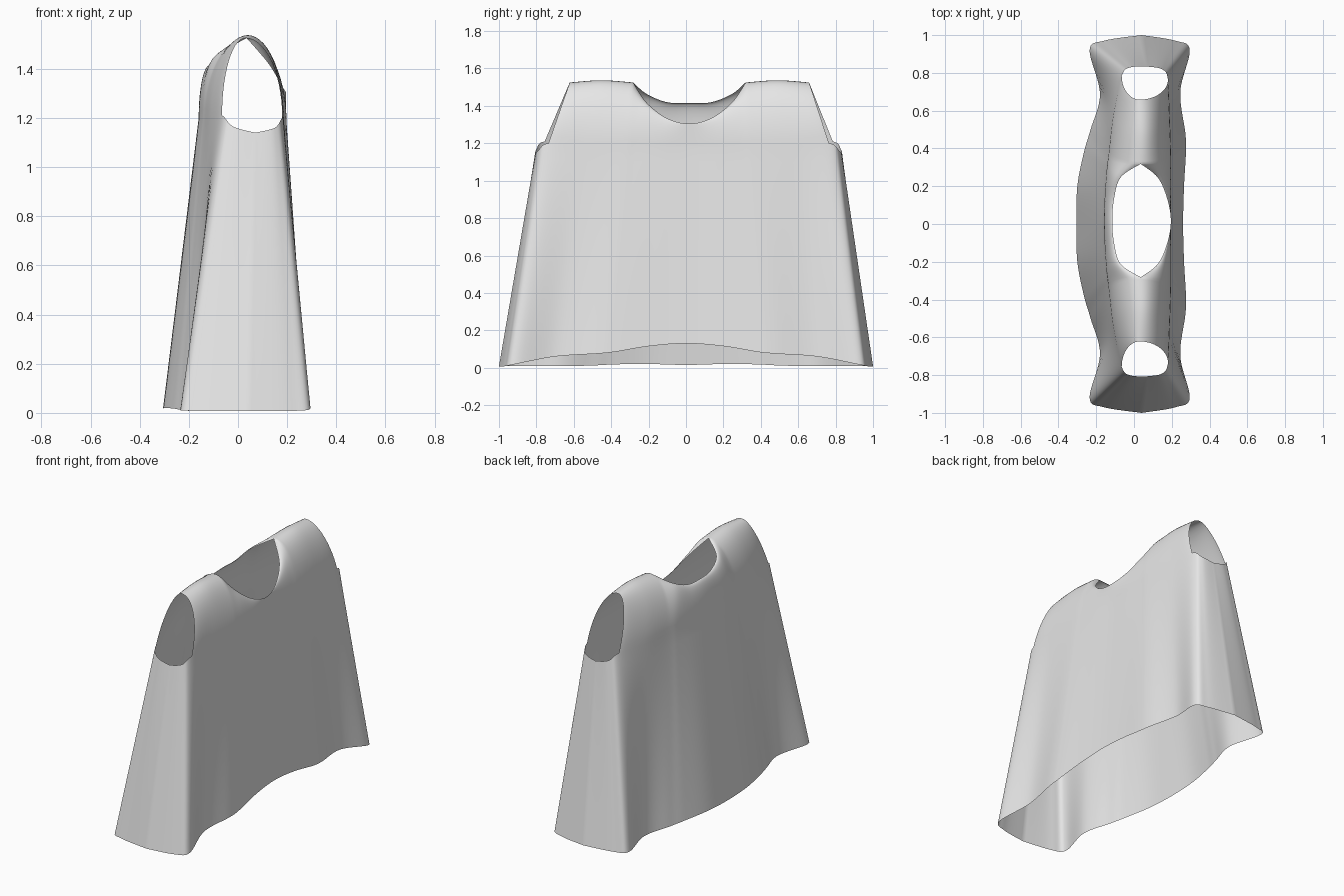
import bpy, bmesh, math
from mathutils import Vector

cube = bpy.data.objects.get("Cube")
if cube:
    bpy.data.objects.remove(cube, do_unlink=True)

STEPS = 8          # columns between two guide points
LOWER_ROWS = 14    # hem to underarm
UPPER_ROWS = 14    # underarm to shoulder

# Guide curves for one half of a panel, running from the centre line to the side.
# hem and chest end at the side seam; the neck ends where the shoulder seam starts.
SHOULDER = [(.035, .3, 1.525), (.04, .47, 1.537), (.03, .64, 1.525)]
FRONT = dict(
    hem=[(.26, 0, .13), (.265, .2, .115), (.275, .38, .085), (.272, .48, .075),
         (.245, .7, .06), (.295, .92, .018), (.22, .97, .008), (.04, 1, .008)],
    chest=[(.195, 0, 1.18), (.197, .15, 1.18), (.197, .28, 1.18), (.197, .36, 1.18),
           (.19, .57, 1.18), (.18, .75, 1.2), (.15, .805, 1.16), (.07, .82, 1.14)],
    neck=[(.195, 0, 1.305), (.175, .12, 1.335), (.125, .23, 1.42), SHOULDER[0]])
BACK = dict(
    hem=[(-.305, 0, .015), (-.3, .2, .02), (-.265, .38, .018), (-.23, .5, .012),
         (-.18, .69, .008), (-.235, .92, .01), (-.16, .97, .008), (.04, 1, .008)],
    chest=[(-.16, 0, 1.2), (-.155, .15, 1.2), (-.145, .28, 1.2), (-.135, .36, 1.2),
           (-.11, .57, 1.2), (-.065, .77, 1.21), (-.02, .815, 1.165), (.07, .82, 1.14)],
    neck=[(-.115, 0, 1.415), (-.105, .12, 1.42), (-.07, .23, 1.465), SHOULDER[0]])


def smooth_curve(points, mirrored_start=True):
    """Smooth curve through the points, level across the centre line."""
    p = [Vector(q) for q in points]
    first = Vector((p[1].x, -p[1].y, p[1].z)) if mirrored_start else p[0]
    p = [first] + p + [p[-1]]
    out = []
    for i in range(1, len(p) - 2):
        a, b, c, d = p[i - 1:i + 3]
        for k in range(STEPS):
            t = k / STEPS
            out.append(b + (c - a) * t / 2 + (a * 2 - b * 5 + c * 4 - d) * t * t / 2
                       + (b * 3 - a - c * 3 + d) * t ** 3 / 2)
    return out + [p[-2]]


def add_grid(bm, rows, flip):
    """Skin rows of points with quads."""
    verts = [[bm.verts.new(p) for p in row] for row in rows]
    for low, high in zip(verts, verts[1:]):
        for j in range(len(low) - 1):
            quad = [low[j], low[j + 1], high[j + 1], high[j]]
            bm.faces.new(quad[::-1] if flip else quad)


def add_panel(bm, guide, side, flip):
    """Half of the front or back cloth, with its half of the side."""
    hem, chest = smooth_curve(guide["hem"]), smooth_curve(guide["chest"])
    top = smooth_curve(guide["neck"])[:-1] + smooth_curve(SHOULDER, False)

    def placed(row):
        return [Vector((p.x, p.y * side, p.z)) for p in row]

    # skirt of the garment, straight from hem to underarm
    lower = [placed([h.lerp(c, i / LOWER_ROWS) for h, c in zip(hem, chest)])
             for i in range(LOWER_ROWS + 1)]
    add_grid(bm, lower, flip)
    # chest and shoulder, rounding over to the shoulder seam
    upper = []
    for i in range(UPPER_ROWS + 1):
        angle = math.pi / 2 * i / UPPER_ROWS
        s, k = math.sin(angle), 1 - math.cos(angle)
        upper.append(placed([Vector((c.x + (t.x - c.x) * k,
                                     c.y + (t.y - c.y) * s,
                                     c.z + (t.z - c.z) * s))
                             for c, t in zip(chest, top)]))
    add_grid(bm, upper, flip)


# Cloth shell, open at the hem, neck and armholes
bm = bmesh.new()
for guide, facing in ((FRONT, 1), (BACK, -1)):
    for side in (1, -1):
        add_panel(bm, guide, side, facing * side < 0)
bmesh.ops.remove_doubles(bm, verts=bm.verts, dist=0.0004)
for v in bm.verts:
    v.co.y += 0.012 * v.co.z      # slight lean of the hanging cloth

mesh = bpy.data.meshes.new("sleeveless_top")
bm.to_mesh(mesh)
bm.free()
garment = bpy.data.objects.new("sleeveless_top", mesh)
bpy.context.collection.objects.link(garment)

# Plain cloth colour
cloth = bpy.data.materials.new("light_grey_cloth")
cloth.use_nodes = True
colour = (0.8, 0.8, 0.8, 1)
cloth.diffuse_color = colour
cloth.node_tree.nodes["Principled BSDF"].inputs["Base Color"].default_value = colour
mesh.materials.append(cloth)

bpy.context.view_layer.objects.active = garment
garment.select_set(True)
bpy.ops.object.shade_smooth_by_angle(angle=math.radians(60))
